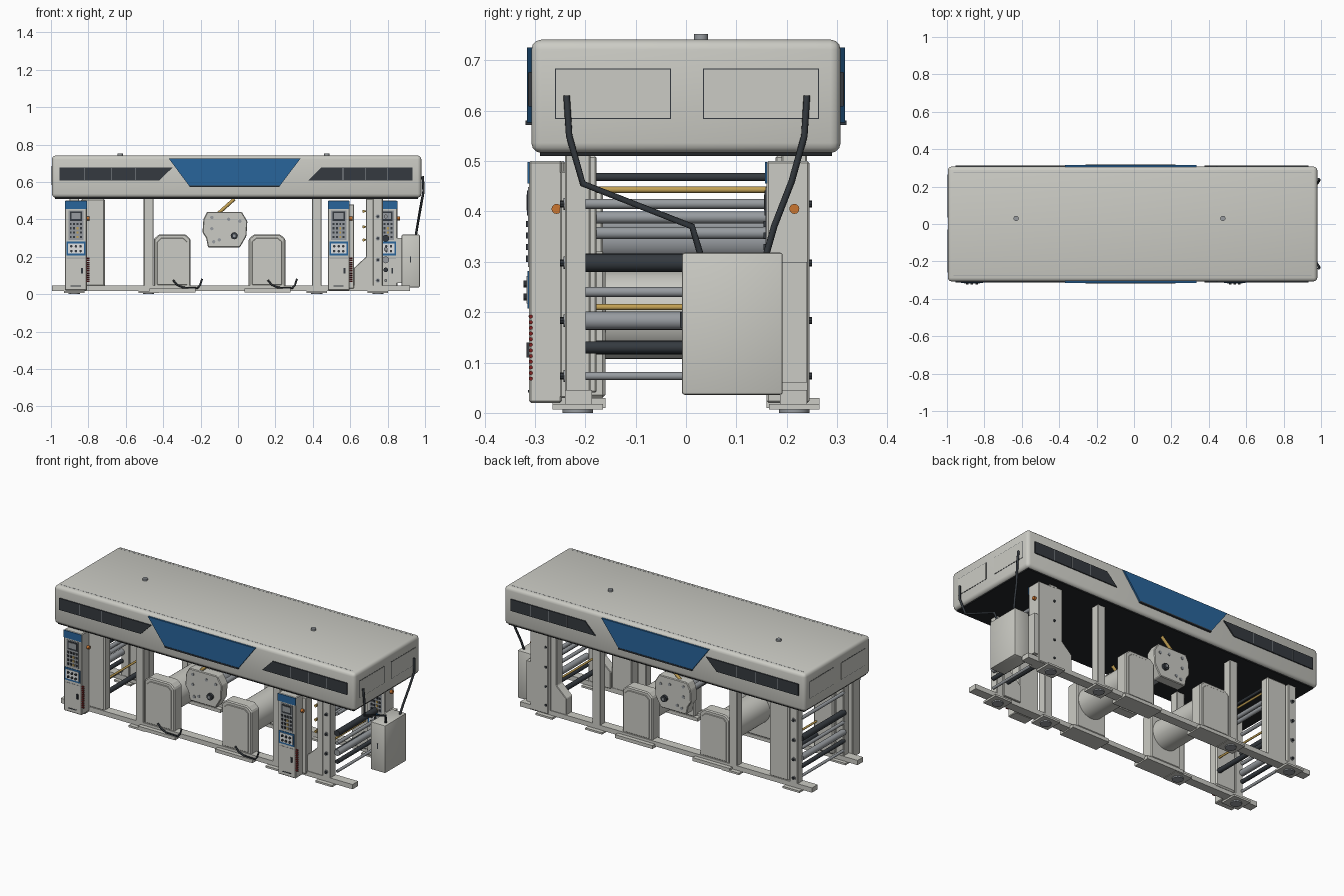
import bpy, bmesh, math
from mathutils import Vector


def material(name, rgb):
    m = bpy.data.materials.new(name)
    m.diffuse_color = (*rgb, 1)
    return m


BODY = material("warm grey paint", (0.60, 0.60, 0.555))
BLUE = material("blue panel", (0.022, 0.13, 0.33))
DARK = material("charcoal", (0.035, 0.042, 0.05))
UNDER = material("black underside", (0.016, 0.018, 0.02))
STEEL = material("steel", (0.31, 0.33, 0.35))
GOLD = material("brass", (0.55, 0.36, 0.09))
RED = material("dark red", (0.22, 0.015, 0.015))
WHITE = material("white panel", (0.75, 0.77, 0.78))
ORANGE = material("orange", (0.6, 0.18, 0.03))


def finish(name, bm, mat, bevel=0, seg=2):
    if bevel:
        bmesh.ops.bevel(bm, geom=bm.edges[:], offset=bevel, segments=seg,
                        profile=0.5, affect='EDGES', clamp_overlap=True)
    bmesh.ops.recalc_face_normals(bm, faces=bm.faces)
    me = bpy.data.meshes.new(name)
    bm.to_mesh(me)
    bm.free()
    me.materials.append(mat)
    ob = bpy.data.objects.new(name, me)
    bpy.context.collection.objects.link(ob)
    return ob


def smooth(ob):
    bpy.ops.object.select_all(action='DESELECT')
    ob.select_set(True)
    bpy.context.view_layer.objects.active = ob
    bpy.ops.object.shade_smooth_by_angle(angle=math.radians(35))
    return ob


def prism(name, pts, y0, y1, mat, bevel=0, seg=1):
    """Extrude an x-z outline from y0 to y1."""
    bm = bmesh.new()
    f = bm.faces.new([bm.verts.new((x, y0, z)) for x, z in pts])
    r = bmesh.ops.extrude_face_region(bm, geom=[f])
    vs = [v for v in r["geom"] if isinstance(v, bmesh.types.BMVert)]
    bmesh.ops.translate(bm, verts=vs, vec=(0, y1 - y0, 0))
    return finish(name, bm, mat, bevel, seg)


def box(name, x0, x1, y0, y1, z0, z1, mat, bevel=0, seg=1):
    return prism(name, [(x0, z0), (x1, z0), (x1, z1), (x0, z1)], y0, y1, mat, bevel, seg)


def rod(name, a, b, r, mat, sides=20):
    """Cylinder between two points."""
    a, b = Vector(a), Vector(b)
    bm = bmesh.new()
    bmesh.ops.create_cone(bm, cap_ends=True, segments=sides, radius1=r, radius2=r, depth=(b - a).length)
    bm.transform((b - a).to_track_quat('Z', 'Y').to_matrix().to_4x4())
    bmesh.ops.translate(bm, verts=bm.verts, vec=(a + b) / 2)
    return smooth(finish(name, bm, mat))


def cable(name, pts, r):
    cu = bpy.data.curves.new(name, 'CURVE')
    cu.dimensions = '3D'
    cu.bevel_depth, cu.bevel_resolution, cu.use_fill_caps = r, 2, True
    sp = cu.splines.new('POLY')
    sp.points.add(len(pts) - 1)
    for p, co in zip(sp.points, pts):
        p.co = (*co, 1)
    cu.materials.append(DARK)
    bpy.context.collection.objects.link(bpy.data.objects.new(name, cu))


def across(y0, y1, s):
    """Order a y interval on the front (-1) or back (1) side."""
    return sorted((s * y0, s * y1))


# Overhead hood with dark underside and roof seams
smooth(box("hood", -0.995, 0.98, -0.307, 0.307, 0.516, 0.741, BODY, 0.02, 3))
box("hood_underside", -0.978, 0.963, -0.29, 0.29, 0.510, 0.517, UNDER)
for s in (-1, 1):
    box("roof_seam", -0.965, 0.95, *across(0.276, 0.279, s), 0.739, 0.7415, STEEL)
for x in (-0.63, 0.475):
    rod("roof_cap", (x, 0.03, 0.735), (x, 0.03, 0.752), 0.014, STEEL)

# Hood side decoration: windows and blue trapezoid, both long sides
for s in (-1, 1):
    prism("left_window", [(-0.955, 0.608), (-0.42, 0.608), (-0.35, 0.677), (-0.955, 0.677)],
          *across(0.306, 0.313, s), DARK)
    prism("right_window", [(0.377, 0.608), (0.933, 0.608), (0.933, 0.677), (0.445, 0.677)],
          *across(0.306, 0.313, s), DARK)
    prism("blue_panel", [(-0.26, 0.577), (0.222, 0.577), (0.334, 0.725), (-0.37, 0.725)],
          *across(0.306, 0.316, s), BLUE)
    box("blue_panel_lip", -0.26, 0.222, *across(0.306, 0.319, s), 0.572, 0.58, DARK)
    for x in (-0.82, -0.68, -0.55, 0.56, 0.68, 0.80):
        box("window_divider", x, x + 0.003, *across(0.306, 0.3138, s), 0.61, 0.675, STEEL)

# Access doors on hood ends
for x in (-0.995, 0.98):
    for y0, y1 in ((-0.26, -0.03), (0.034, 0.264)):
        box("end_door_gap", x - 0.001, x + 0.001, y0, y1, 0.583, 0.684, DARK)
        box("end_door", x - 0.002, x + 0.002, y0 + 0.002, y1 - 0.002, 0.585, 0.682, BODY)

# Floor rails, posts, feet and post bolts
POSTS = (-0.875, -0.478, 0.421, 0.748)
for s in (-1, 1):
    box("floor_rail", -0.995, 0.92, *across(0.187, 0.24, s), 0.017, 0.045, BODY)
    for x in POSTS:
        box("post", x - 0.026, x + 0.026, *across(0.19, 0.24, s), 0.04, 0.516, BODY, 0.003)
        box("foot_plate", x - 0.055, x + 0.055, *across(0.165, 0.265, s), 0.007, 0.018, BODY)
        rod("foot_pad", (x, s * 0.215, 0), (x, s * 0.215, 0.01), 0.03, STEEL)
    for x in (-0.875, 0.748):
        for z in (0.073, 0.183, 0.298, 0.415):
            rod("bolt_washer", (x, s * 0.23, z), (x, s * 0.243, z), 0.012, STEEL, 12)
            rod("bolt", (x, s * 0.24, z), (x, s * 0.25, z), 0.007, DARK, 8)

# Bearing side plates at both ends
for s in (-1, 1):
    box("left_side_plate", -0.84, -0.71, *across(0.178, 0.236, s), 0.04, 0.51, BODY, 0.008)
    prism("right_side_plate", [(0.62, 0.04), (0.735, 0.04), (0.735, 0.51), (0.685, 0.51), (0.685, 0.20), (0.62, 0.14)],
          *across(0.178, 0.236, s), BODY, 0.003)

# Guide rollers at both ends
OUTER = ((0.298, 0.018, DARK), (0.24, 0.010, STEEL), (0.183, 0.018, STEEL), (0.13, 0.012, DARK),
         (0.073, 0.008, STEEL), (0.415, 0.010, STEEL))
INNER = ((0.468, 0.008, DARK), (0.443, 0.006, GOLD), (0.388, 0.012, STEEL), (0.357, 0.012, STEEL),
         (0.21, 0.006, GOLD), (0.13, 0.014, DARK))
for xo, xi in ((-0.895, -0.73), (0.79, 0.71)):
    for rows, x in ((OUTER, xo), (INNER, xi)):
        for z, r, m in rows:
            rod("roller", (x, -0.2, z), (x, 0.2, z), r, m)
for z in (0.443, 0.36, 0.29):
    rod("brass_knob", (0.672, -0.215, z), (0.672, -0.235, z), 0.008, GOLD, 10)
    rod("brass_stem", (0.672, -0.22, z), (0.69, -0.22, z), 0.004, GOLD, 8)


# Operator cabinet with keypad, display and switch field
def cabinet(x0, yf, depth, outer_side=True):
    x1, xc = x0 + 0.117, x0 + 0.0585
    box("cabinet", x0, x1, yf, yf + depth, 0.02, 0.50, BODY, 0.004)

    def plate(name, u0, u1, z0, z1, t, m):
        box(name, x0 + u0, x0 + u1, yf - t, yf + 0.001, z0, z1, m)
    plate("cabinet_header", 0.0, 0.117, 0.455, 0.498, 0.003, BLUE)
    plate("keypad_frame", 0.018, 0.099, 0.29, 0.448, 0.002, STEEL)
    plate("display_frame", 0.026, 0.091, 0.392, 0.442, 0.004, DARK)
    plate("display", 0.034, 0.083, 0.402, 0.434, 0.005, STEEL)
    for i in range(4):
        for j in range(4):
            plate("key", 0.026 + i * 0.018, 0.036 + i * 0.018, 0.300 + j * 0.023, 0.312 + j * 0.023, 0.006,
                  GOLD if i == 2 and j < 3 else DARK)
    plate("switch_frame", 0.008, 0.109, 0.207, 0.282, 0.003, BLUE)
    plate("switch_field", 0.016, 0.101, 0.217, 0.272, 0.005, WHITE)
    for u in (0.034, 0.0585, 0.083):
        for z in (0.23, 0.256):
            rod("switch", (x0 + u, yf, z), (x0 + u, yf - 0.011, z), 0.007, DARK, 10)
    plate("cabinet_lower_seam", 0.008, 0.109, 0.19, 0.193, 0.001, STEEL)
    plate("door_latch", 0.085, 0.095, 0.11, 0.14, 0.005, DARK)
    plate("door_vent", 0.03, 0.085, 0.04, 0.045, 0.002, DARK)
    # terminal strip and emergency button on the cabinet side
    for i in range(12):
        z = 0.068 + i * 0.0112
        rod("terminal", (x1 - 0.001, yf + 0.004, z), (x1 + 0.014, yf + 0.004, z), 0.004, RED, 8)
    rod("stop_button", (x1, yf + 0.055, 0.405), (x1 + 0.014, yf + 0.055, 0.405), 0.01, ORANGE, 12)


cabinet(-0.925, -0.312, 0.072)
cabinet(0.48, -0.312, 0.066)
cabinet(0.735, 0.160, 0.085)
box("cabinet_bracket", 0.49, 0.62, -0.25, -0.19, 0.03, 0.48, BODY, 0.003)

# Unwind pedestals with inset cover plates, base plates and large rolls
for x in (-0.352, 0.155):
    outline = [(-0.098, 0.03), (0.098, 0.03), (0.098, 0.295), (0.07, 0.32), (-0.07, 0.32), (-0.098, 0.295)]
    cover = [(-0.08, 0.05), (0.08, 0.05), (0.08, 0.28), (0.058, 0.3), (-0.058, 0.3), (-0.08, 0.28)]
    for s in (-1, 1):
        prism("pedestal", [(x + u, z) for u, z in outline], *across(0.16, 0.235, s), BODY, 0.006)
        prism("pedestal_cover", [(x + u, z) for u, z in cover], *across(0.23, 0.239, s), BODY, 0.002)
        box("pedestal_base", x - 0.12, x + 0.125, *across(0.16, 0.265, s), 0.01, 0.03, BODY)
    rod("paper_roll", (x, -0.16, 0.195), (x, 0.16, 0.195), 0.088, BODY, 40)
    cable("pedal_cable", [(x + u, -0.255, z) for u, z in
                          ((0.005, 0.075), (0.025, 0.05), (0.06, 0.035), (0.135, 0.032), (0.15, 0.05), (0.16, 0.082))], 0.005)

# Central printing head plates, spindles and brass lever
HEAD = [(-0.165, 0.44), (0.02, 0.44), (0.05, 0.39), (0.045, 0.31), (0.01, 0.25), (-0.16, 0.25), (-0.17, 0.30), (-0.19, 0.33),
        (-0.185, 0.40)]
for s in (-1, 1):
    prism("head_plate", HEAD, *across(0.165, 0.225, s), BODY, 0.004)
    for x, z in ((-0.14, 0.41), (-0.14, 0.35), (-0.10, 0.29), (-0.05, 0.40), (0.01, 0.39), (-0.13, 0.28)):
        rod("head_bolt", (x, s * 0.22, z), (x, s * 0.228, z), 0.009, STEEL, 12)
    rod("head_knob", (-0.02, s * 0.22, 0.312), (-0.02, s * 0.24, 0.312), 0.019, DARK, 16)
    rod("head_knob_hub", (-0.02, s * 0.23, 0.312), (-0.02, s * 0.244, 0.312), 0.008, STEEL, 12)
    rod("brass_lever", (-0.105, s * 0.2, 0.432), (-0.02, s * 0.2, 0.508), 0.009, GOLD, 12)
for x, z, r in ((-0.07, 0.34, 0.04), (-0.14, 0.37, 0.015), (0.01, 0.37, 0.015)):
    rod("head_roller", (x, -0.17, z), (x, 0.17, z), r, STEEL)

# Electrical box at the right end, with cables up to the hood
smooth(box("electrical_box", 0.875, 0.972, -0.008, 0.192, 0.036, 0.318, BODY, 0.005, 2))
box("box_bracket", 0.84, 0.88, 0.16, 0.24, 0.06, 0.30, BODY)
box("box_latch", 0.92, 0.926, -0.012, 0.0, 0.17, 0.20, DARK)
for path in (((-0.237, 0.63), (-0.232, 0.55), (-0.205, 0.455), (0.012, 0.37), (0.03, 0.31)),
             ((0.24, 0.63), (0.235, 0.55), (0.21, 0.46), (0.175, 0.37), (0.158, 0.31))):
    cable("power_cable", [(x, y, z) for x, (y, z) in zip((0.988, 0.992, 0.975, 0.96, 0.95), path)], 0.0065)
